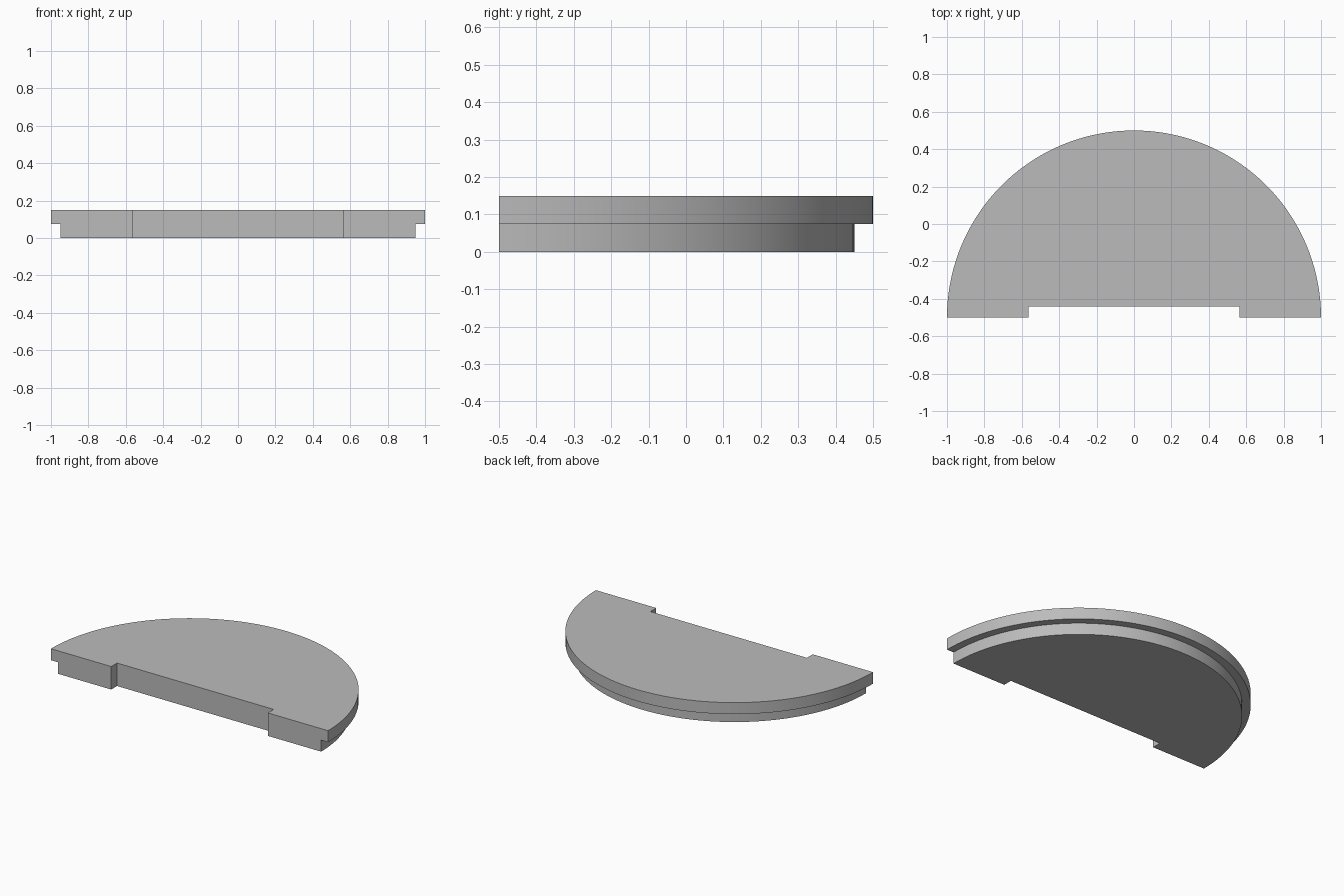
import bpy
import bmesh
from math import sin, cos, pi, radians

cube = bpy.data.objects.get("Cube")
if cube:
    bpy.data.objects.remove(cube)

HEIGHT, STEP = 0.15, 0.075      # full thickness, ledge height
RIM, BODY = 1.0, 0.95           # radii of upper rim and lower body
FRONT, NOTCH_Y, NOTCH_X = -0.5, -0.44, 0.565
SEGMENTS = 72

grey = bpy.data.materials.new("plain grey")
grey.use_nodes = True
colour = (0.5, 0.5, 0.5, 1)
grey.diffuse_color = colour
grey.node_tree.nodes["Principled BSDF"].inputs["Base Color"].default_value = colour

bm = bmesh.new()


def arc(radius, z):
    """Half circle from the left end to the right end."""
    angles = [pi * i / SEGMENTS for i in range(SEGMENTS + 1)]
    return [bm.verts.new((radius * cos(a), FRONT + radius * sin(a), z)) for a in angles]


def notch(z):
    """Front recess corners from right to left."""
    corners = [(-NOTCH_X, FRONT), (-NOTCH_X, NOTCH_Y), (NOTCH_X, NOTCH_Y), (NOTCH_X, FRONT)]
    return [bm.verts.new((x, y, z)) for x, y in corners]


def bridge(lower, upper):
    for i in range(len(lower) - 1):
        bm.faces.new((lower[i], lower[i + 1], upper[i + 1], upper[i]))


# Stepped curved edge: body wall, ledge underside, rim wall
rings = [arc(BODY, 0), arc(BODY, STEP), arc(RIM, STEP), arc(RIM, HEIGHT)]
for lower, upper in zip(rings, rings[1:]):
    bridge(lower, upper)

# Recess walls, and stepped front faces on both sides
low, high = notch(0), notch(HEIGHT)
bridge(low, high)
for end, corner in ((0, -1), (-1, 0)):
    bm.faces.new([ring[end] for ring in rings] + [high[corner], low[corner]])

# Flat underside and top
bm.faces.new(rings[0] + low)
bm.faces.new(rings[-1] + high)
bmesh.ops.recalc_face_normals(bm, faces=bm.faces[:])

mesh = bpy.data.meshes.new("half_round_slab")
bm.to_mesh(mesh)
bm.free()
mesh.materials.append(grey)
slab = bpy.data.objects.new("half_round_slab", mesh)
bpy.context.collection.objects.link(slab)

bpy.ops.object.select_all(action="DESELECT")
slab.select_set(True)
bpy.context.view_layer.objects.active = slab
bpy.ops.object.shade_smooth_by_angle(angle=radians(30))
